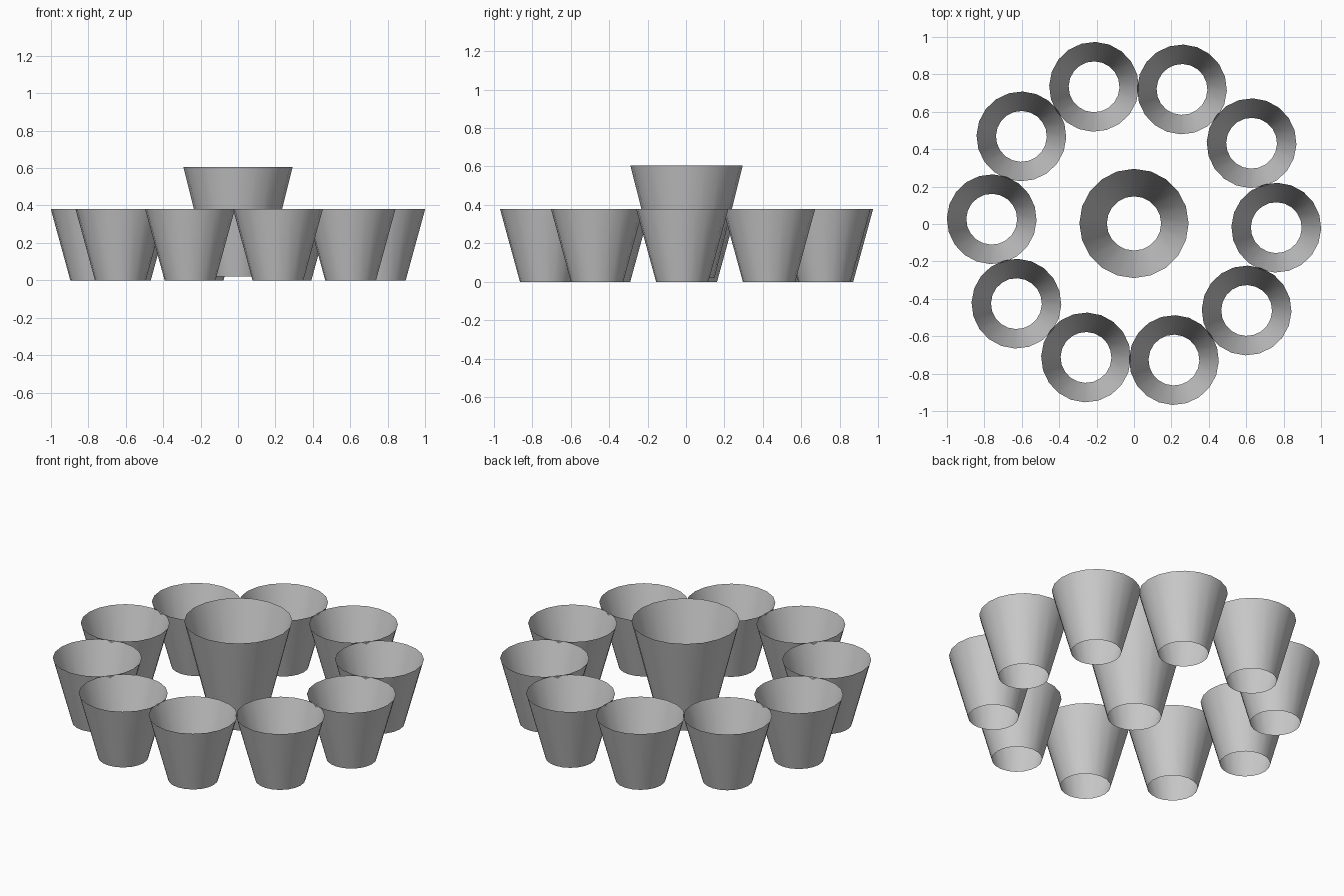
import bpy, bmesh, math
from mathutils import Matrix

if "Cube" in bpy.data.objects:
    bpy.data.objects.remove(bpy.data.objects["Cube"])

SIDES = 20


def open_cup(name, x, y, z, r_bottom, r_top, height, turn=0.0):
    """Thin tapered tube, open at both ends."""
    bm = bmesh.new()
    bmesh.ops.create_cone(bm, cap_ends=False, segments=SIDES,
                          radius1=r_bottom, radius2=r_top, depth=height,
                          matrix=Matrix.Translation((0, 0, height / 2)))
    for f in bm.faces:
        f.smooth = True
    mesh = bpy.data.meshes.new(name)
    bm.to_mesh(mesh)
    bm.free()
    ob = bpy.data.objects.new(name, mesh)
    ob.location = (x, y, z)
    ob.rotation_euler.z = turn
    bpy.context.collection.objects.link(ob)
    return ob


# tall central cup
open_cup("center_cup", 0, 0.003, 0.02, 0.145, 0.292, 0.585)

# ring of ten smaller cups
RING = 0.761
for i in range(10):
    a = math.radians(-1.7 + 36 * i)
    open_cup(f"ring_cup_{i + 1}", RING * math.cos(a), RING * math.sin(a) + 0.003, 0,
             0.136, 0.24, 0.38, a)
